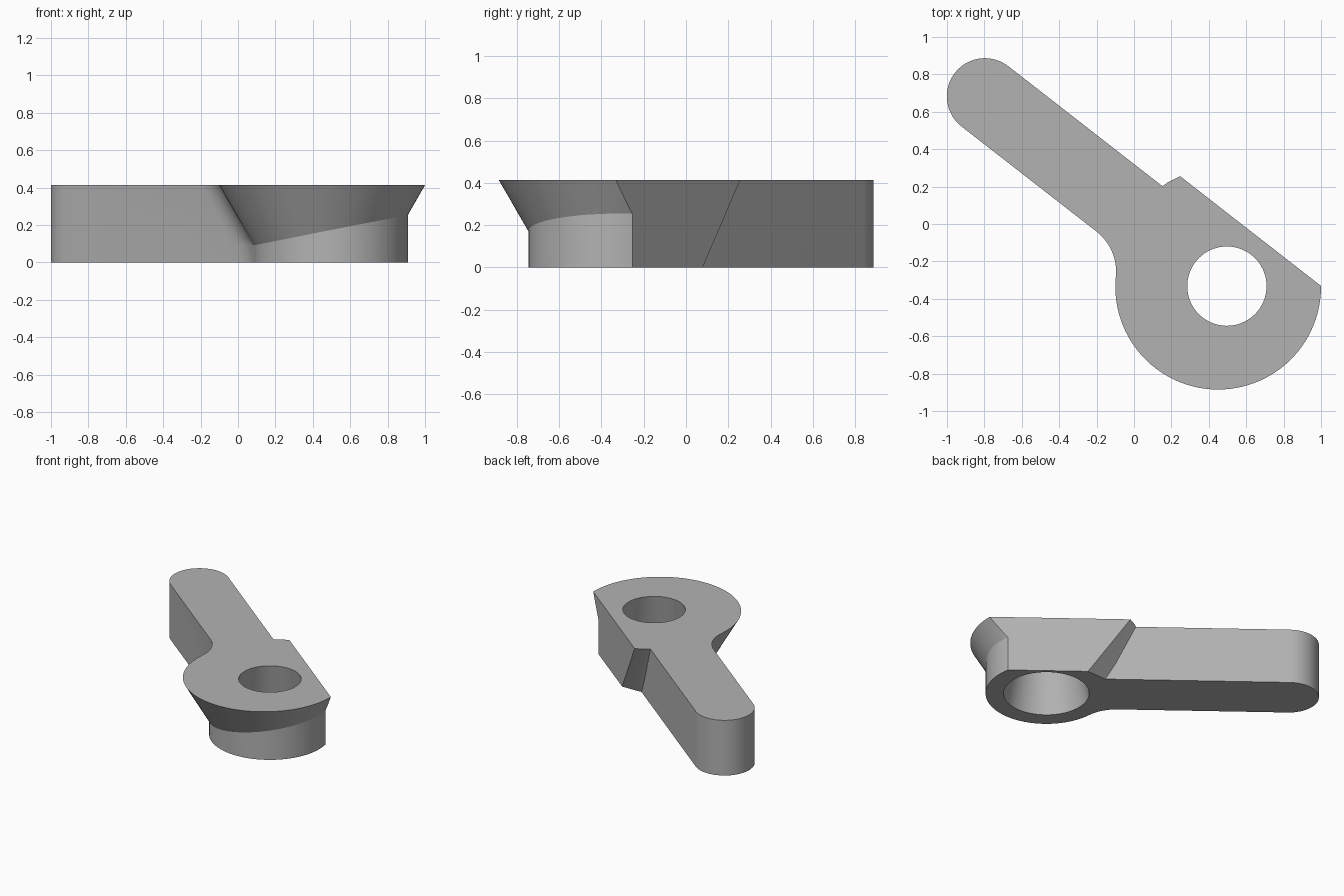
import bpy, bmesh, math
from mathutils import Matrix

cube = bpy.data.objects.get("Cube")
if cube:
    bpy.data.objects.remove(cube, do_unlink=True)

# Working frame: u runs along the arm, v across it; turned into place at the end
H = 0.413
TURN = math.radians(-37.9)
HOLE = (0.596, 0.043)
CONE = (0.561, 0.012)
ARM_LOW, ARM_HIGH = -0.155, 0.253
FLAT = 0.353
FILLET = 0.27

grey = bpy.data.materials.new("plain grey")
grey.use_nodes = True
grey.diffuse_color = (0.45, 0.45, 0.45, 1)
grey.node_tree.nodes["Principled BSDF"].inputs["Base Color"].default_value = grey.diffuse_color


def arc(c, r, a0, a1, n):
    return [(c[0] + r * math.cos(a0 + (a1 - a0) * i / n),
             c[1] + r * math.sin(a0 + (a1 - a0) * i / n)) for i in range(n + 1)]


def loft(name, layers):
    """Closed solid through a list of (z, outline) layers."""
    bm = bmesh.new()
    rings = [[bm.verts.new((u, v, z)) for u, v in outline] for z, outline in layers]
    for low, high in zip(rings, rings[1:]):
        for i in range(len(low)):
            j = (i + 1) % len(low)
            bm.faces.new((low[i], low[j], high[j], high[i]))
    bm.faces.new(rings[0][::-1])
    bm.faces.new(rings[-1])
    bmesh.ops.recalc_face_normals(bm, faces=bm.faces)
    mesh = bpy.data.meshes.new(name)
    bm.to_mesh(mesh)
    bm.free()
    mesh.materials.append(grey)
    ob = bpy.data.objects.new(name, mesh)
    bpy.context.collection.objects.link(ob)
    return ob


def hub_outline(c, r):
    """Round hub with a concave fillet running into the lower side of the arm."""
    drop = ARM_LOW - FILLET - c[1]
    back = math.sqrt((r + FILLET) ** 2 - drop ** 2)
    centre = (c[0] - back, c[1] + drop)
    touch = math.atan2(-drop, back)
    fillet = arc(centre, FILLET, math.pi / 2, touch, 14)
    fillet[0] = (fillet[0][0], ARM_LOW + 0.002)
    return fillet + arc(c, r, math.pi + touch, 3 * math.pi, 96)[1:]


def combine(target, other, operation):
    mod = target.modifiers.new(operation, 'BOOLEAN')
    mod.operation = operation
    mod.solver = 'EXACT'
    mod.object = other
    bpy.context.view_layer.objects.active = target
    bpy.ops.object.modifier_apply(modifier=mod.name)
    bpy.data.objects.remove(other, do_unlink=True)


# Arm with a rounded end
half = (ARM_HIGH - ARM_LOW) / 2
mid = (ARM_HIGH + ARM_LOW) / 2
arm = arc((-1.048, mid), half, math.pi / 2, math.pi * 1.5, 40)
arm += [(HOLE[0], ARM_LOW), (HOLE[0], ARM_HIGH)]
lever = loft("pivot_lever", [(0, arm), (H, arm)])

# Straight lower hub
collar = hub_outline(HOLE, 0.412)
combine(lever, loft("hub_collar", [(0, collar), (H, collar)]), 'UNION')

# Flared upper hub
steps = 10
flare = [(H * i / steps,
          hub_outline(CONE, 0.55 - math.tan(math.radians(30)) * H * (1 - i / steps)))
         for i in range(steps + 1)]
combine(lever, loft("hub_flare", flare), 'UNION')

# Sloping shoulder between the arm and the flat side
inner = [(HOLE[0], 0.45), HOLE]
shoulder_low = [(0.189, 0.24), (0.242, 0.285), (0.325, FLAT), (0.44, 0.45)] + inner
shoulder_high = [(-0.007, 0.24), (0.005, 0.285), (0.037, FLAT), (0.083, 0.45)] + inner
combine(lever, loft("shoulder", [(0, shoulder_low), (H, shoulder_high)]), 'UNION')

# Flat side
block = [(-0.5, FLAT), (1.5, FLAT), (1.5, 1), (-0.5, 1)]
combine(lever, loft("flat_cutter", [(-0.1, block), (H + 0.1, block)]), 'DIFFERENCE')

# Tapered hole, wider underneath
bore = []
for z in (-0.1, H + 0.1):
    r = 0.29 + (0.212 - 0.29) * z / H
    bore.append((z, arc(HOLE, r, 0, 2 * math.pi, 80)[:-1]))
combine(lever, loft("bore_cutter", bore), 'DIFFERENCE')

# Turn into place and smooth the round walls
lever.data.transform(Matrix.Rotation(TURN, 4, 'Z'))
bpy.ops.object.select_all(action='DESELECT')
lever.select_set(True)
bpy.context.view_layer.objects.active = lever
bpy.ops.object.shade_smooth_by_angle(angle=math.radians(25))
